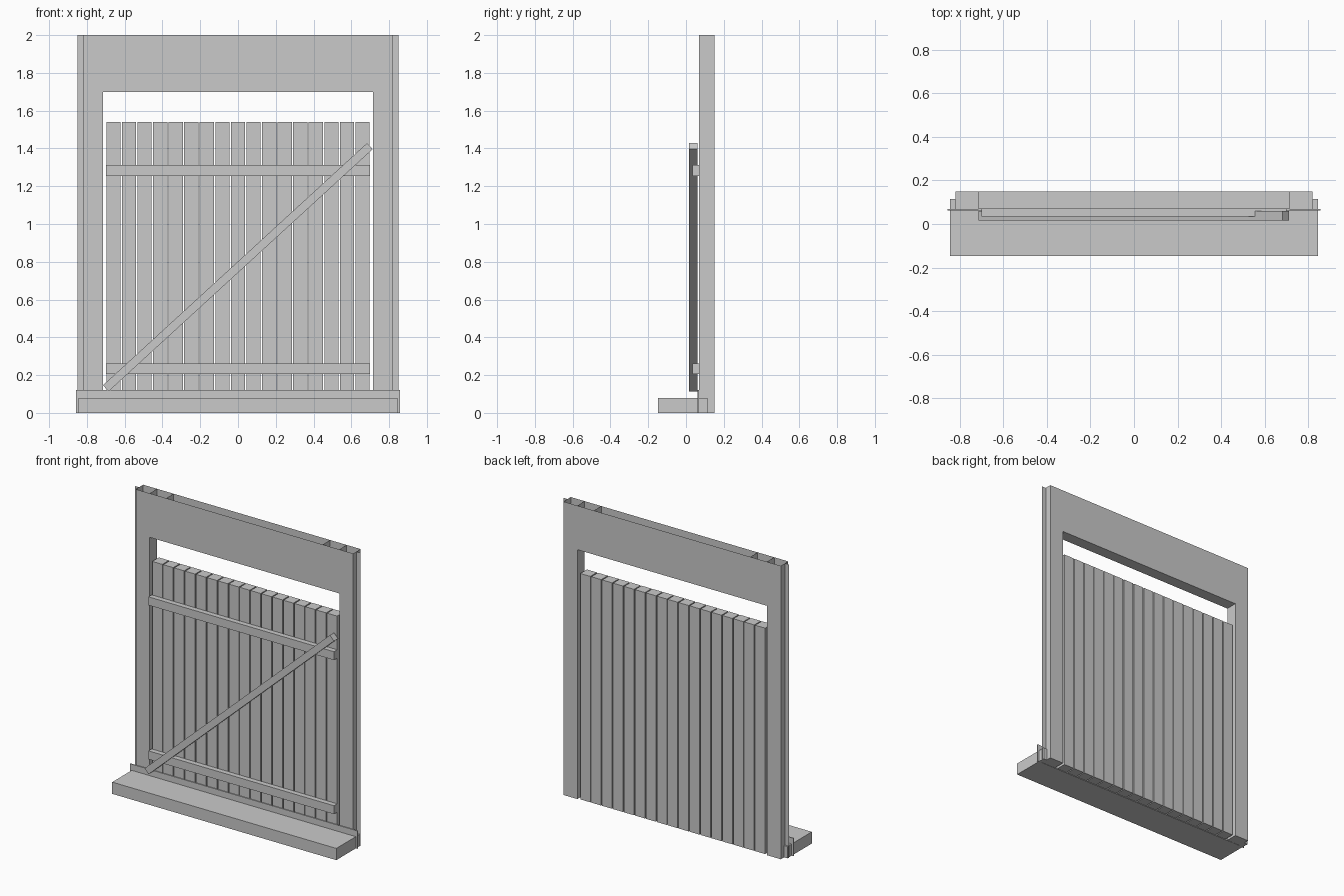
import bpy
import bmesh
import math
from mathutils import Matrix

if "Cube" in bpy.data.objects:
    bpy.data.objects.remove(bpy.data.objects["Cube"])

grey = bpy.data.materials.new("plain grey")
grey.diffuse_color = (0.59, 0.59, 0.59, 1)
grey.use_nodes = True
grey.node_tree.nodes["Principled BSDF"].inputs["Base Color"].default_value = grey.diffuse_color


def finish(name, bm):
    mesh = bpy.data.meshes.new(name)
    bm.to_mesh(mesh)
    bm.free()
    mesh.materials.append(grey)
    ob = bpy.data.objects.new(name, mesh)
    bpy.context.collection.objects.link(ob)
    return ob


def box(name, x0, x1, y0, y1, z0, z1):
    bm = bmesh.new()
    size = Matrix.Diagonal((x1 - x0, y1 - y0, z1 - z0, 1))
    mid = Matrix.Translation(((x0 + x1) / 2, (y0 + y1) / 2, (z0 + z1) / 2))
    bmesh.ops.create_cube(bm, size=1, matrix=mid @ size)
    return finish(name, bm)


def sheet(name, points):
    """Single flat sheet through the given points."""
    bm = bmesh.new()
    bm.faces.new([bm.verts.new(p) for p in points])
    return finish(name, bm)


def slab(name, outline, y0, y1):
    """Extrude an x-z outline from y0 to y1."""
    bm = bmesh.new()
    face = bm.faces.new([bm.verts.new((x, y0, z)) for x, z in outline])
    out = bmesh.ops.extrude_face_region(bm, geom=[face])
    verts = [v for v in out["geom"] if isinstance(v, bmesh.types.BMVert)]
    bmesh.ops.translate(bm, verts=verts, vec=(0, y1 - y0, 0))
    bmesh.ops.recalc_face_normals(bm, faces=bm.faces)
    return finish(name, bm)


OPEN_X, OPEN_Z = 0.715, 1.70               # doorway half width and height
FRONT, BACK, WALL = 0.07, 0.15, 0.82       # frame depth and wall position

# Hollow frame: front and back sheets around the doorway
arch = [(-WALL, 0), (-WALL, 2), (WALL, 2), (WALL, 0),
        (OPEN_X, 0), (OPEN_X, OPEN_Z), (-OPEN_X, OPEN_Z), (-OPEN_X, 0)]
sheet("front_sheet", [(x, FRONT, z) for x, z in reversed(arch)])
sheet("back_sheet", [(x, BACK, z) for x, z in arch])
sheet("lintel_soffit", [(-OPEN_X, FRONT, OPEN_Z), (-OPEN_X, BACK, OPEN_Z),
                        (OPEN_X, BACK, OPEN_Z), (OPEN_X, FRONT, OPEN_Z)])


def cross_wall(name, x, z0, z1):
    sheet(name, [(x, FRONT, z0), (x, BACK, z0), (x, BACK, z1), (x, FRONT, z1)])


for side, s in (("left", -1), ("right", 1)):
    cross_wall(side + "_outer_wall", s * WALL, 0, 2)
    cross_wall(side + "_door_reveal", s * OPEN_X, 0, 2)
    cross_wall(side + "_lintel_stiffener", s * 0.59, OPEN_Z, 2)
    # Closed foot of the post
    sheet(side + "_post_foot", [(s * OPEN_X, FRONT, 0), (s * OPEN_X, BACK, 0),
                                (s * WALL, BACK, 0), (s * WALL, FRONT, 0)])
    # Flange standing out from the side wall
    sheet(side + "_flange", [(s * WALL, 0.105, 0), (s * 0.851, 0.105, 0),
                             (s * 0.851, 0.105, 2), (s * WALL, 0.105, 2)])
    # Ear of the sill wrapping round the frame
    xs = sorted((s * WALL, s * 0.845))
    box(side + "_sill_ear", *xs, 0.06, 0.115, 0, 0.08)

# Sill and its upstand
box("sill", -0.845, 0.845, -0.148, 0.062, 0, 0.08)
box("sill_upstand", -0.857, 0.857, 0.062, 0.068, 0, 0.122)

# Thick vertical boards of the door
COUNT, HALF, GAP = 17, 0.697, 0.007
pitch = (2 * HALF + GAP) / COUNT
for i in range(COUNT):
    x = -HALF + i * pitch
    box(f"door_board_{i + 1}", x, x + pitch - GAP, 0.072, 0.143, 0, 1.54)

# Horizontal rails
for name, z in (("lower_rail", 0.205), ("upper_rail", 1.255)):
    box(name, -0.70, 0.70, 0.035, 0.07, z, z + 0.057)

# Diagonal brace
brace_start, brace_end = (-0.70, 0.13), (0.698, 1.412)
dx, dz = brace_end[0] - brace_start[0], brace_end[1] - brace_start[1]
length = math.hypot(dx, dz)
nx, nz = -dz / length * 0.022, dx / length * 0.022
slab("diagonal_brace", [
    (brace_start[0] - nx, brace_start[1] - nz),
    (brace_end[0] - nx, brace_end[1] - nz),
    (brace_end[0] + nx, brace_end[1] + nz),
    (brace_start[0] + nx, brace_start[1] + nz)], 0.015, 0.06)
